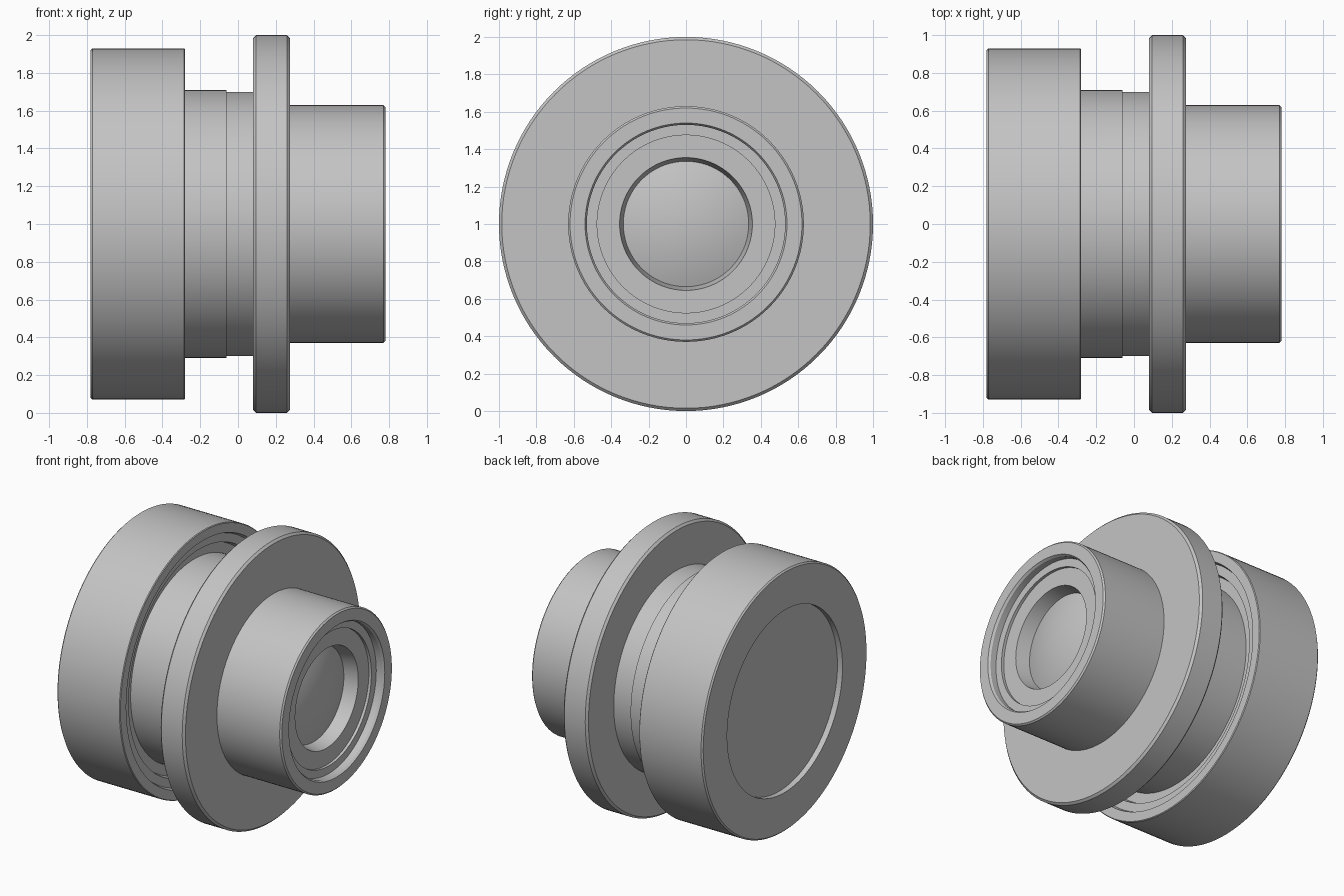
import bpy, bmesh, math

SEGMENTS = 128
if "Cube" in bpy.data.objects:
    bpy.data.objects.remove(bpy.data.objects["Cube"], do_unlink=True)

grey = bpy.data.materials.new("light grey")
grey.use_nodes = True
grey.diffuse_color = (0.55, 0.55, 0.55, 1)
grey.node_tree.nodes["Principled BSDF"].inputs["Base Color"].default_value = grey.diffuse_color


def lathe(name, profile):
    """Spin (x, radius) points, from axis to axis, about the horizontal axis."""
    bm = bmesh.new()
    verts = [bm.verts.new((x, 0, r)) for x, r in profile]
    edges = [bm.edges.new(pair) for pair in zip(verts, verts[1:])]
    bmesh.ops.spin(bm, geom=verts + edges, cent=(0, 0, 0), axis=(1, 0, 0),
                   angle=math.tau, steps=SEGMENTS, use_duplicate=False)
    bmesh.ops.remove_doubles(bm, verts=bm.verts, dist=0.0001)
    bmesh.ops.recalc_face_normals(bm, faces=bm.faces)
    mesh = bpy.data.meshes.new(name)
    bm.to_mesh(mesh)
    bm.free()
    mesh.materials.append(grey)
    obj = bpy.data.objects.new(name, mesh)
    obj.location.z = 1
    bpy.context.collection.objects.link(obj)
    bpy.ops.object.select_all(action="DESELECT")
    obj.select_set(True)
    bpy.context.view_layer.objects.active = obj
    bpy.ops.object.shade_smooth_by_angle(angle=math.radians(30))
    return obj


# Large rear barrel: shallow dish at the back, stepped recess at the front
lathe("rear_barrel", [
    (-0.74, 0), (-0.74, 0.65), (-0.78, 0.65), (-0.78, 0.92), (-0.77, 0.93),
    (-0.285, 0.93), (-0.28, 0.925), (-0.28, 0.86), (-0.31, 0.85),
    (-0.31, 0.79), (-0.35, 0.78), (-0.35, 0)])

# Neck with a fine step
lathe("neck", [(-0.36, 0), (-0.36, 0.71), (-0.06, 0.71), (-0.06, 0.70),
               (0.09, 0.70), (0.09, 0)])

# Wide flange with chamfered rims
lathe("flange", [(0.08, 0), (0.08, 0.985), (0.095, 1), (0.26, 1),
                 (0.275, 0.985), (0.275, 0)])

# Front tube with a stepped bore
lathe("front_tube", [
    (0.26, 0), (0.26, 0.63), (0.77, 0.63), (0.78, 0.62), (0.78, 0.54),
    (0.765, 0.53), (0.72, 0.53), (0.72, 0.475), (0.70, 0.475),
    (0.70, 0.355), (0.60, 0.335), (0.60, 0)])

# Domed lens in the bore
steps = 10
dome = [(0.60 + 0.06 * (1 - (i / steps) ** 2), 0.337 * i / steps)
        for i in range(steps + 1)]
lathe("lens", dome + [(0.59, 0.337), (0.59, 0)])
